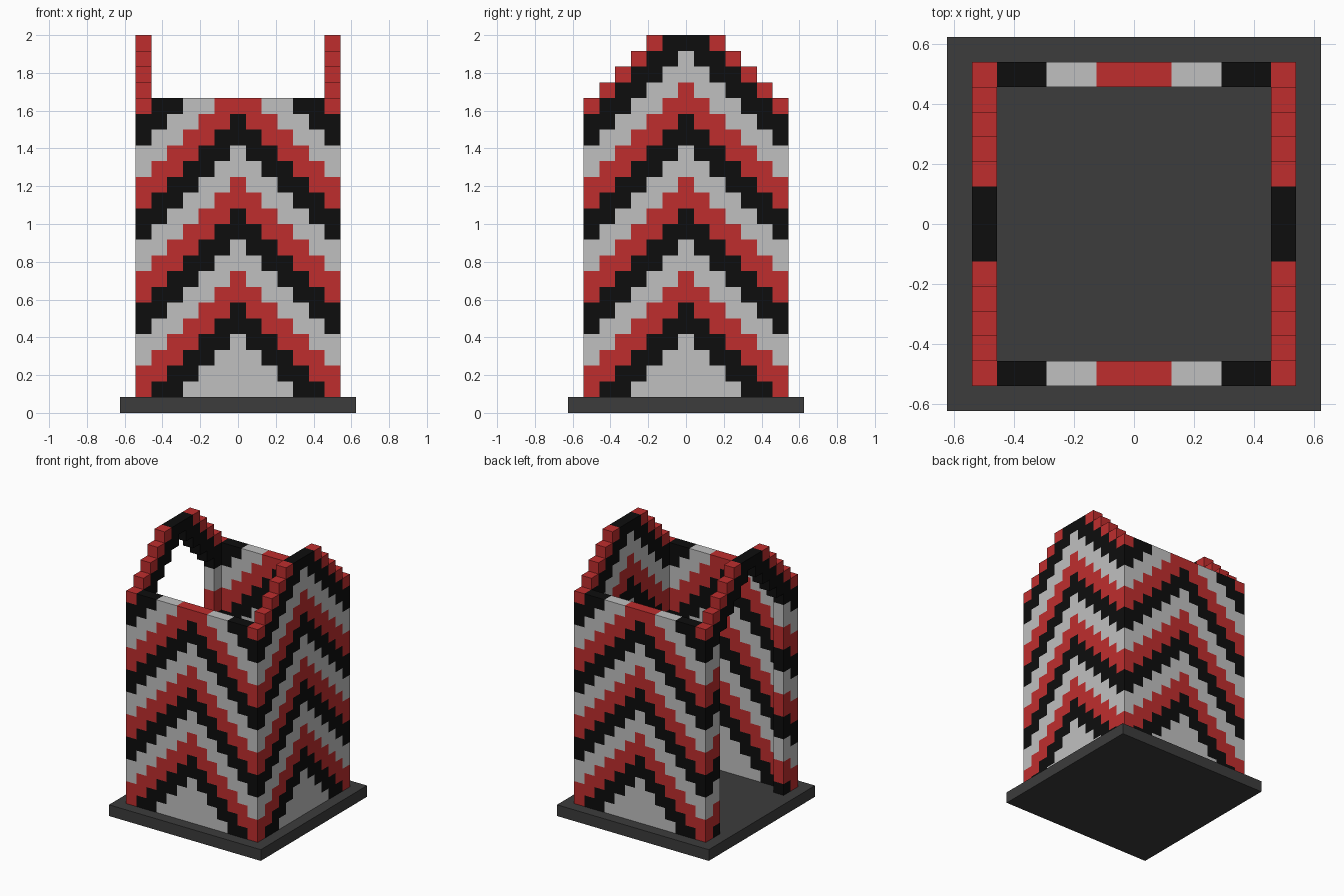
import bpy
import bmesh
from mathutils import Vector

if "Cube" in bpy.data.objects:
    bpy.data.objects.remove(bpy.data.objects["Cube"], do_unlink=True)

U = 1 / 12          # edge of one building block
HALF = 6            # blocks from the wall centre to a corner
EAVES, RIDGE = 19, 23   # top rows of the straight and gabled walls
BLACK, RED, WHITE = 0, 1, 2


def material(name, rgb):
    mat = bpy.data.materials.new(name)
    mat.use_nodes = True
    mat.diffuse_color = (*rgb, 1)
    bsdf = mat.node_tree.nodes["Principled BSDF"]
    bsdf.inputs["Base Color"].default_value = (*rgb, 1)
    bsdf.inputs["Roughness"].default_value = 0.8
    return mat


stripes = [material("black", (0.004, 0.004, 0.004)),
           material("red", (0.52, 0.027, 0.027)),
           material("light_grey", (0.53, 0.53, 0.53))]
dark_grey = material("dark_grey", (0.045, 0.045, 0.045))


def finish(name, bm, mats):
    mesh = bpy.data.meshes.new(name)
    bm.to_mesh(mesh)
    bm.free()
    for mat in mats:
        mesh.materials.append(mat)
    obj = bpy.data.objects.new(name, mesh)
    bpy.context.collection.objects.link(obj)


# Chevron stripes: each is two rows tall and drops one row per column
def stripe(col, row):
    k = row + abs(col)
    return WHITE if k < 5 else ((k - 5) // 2) % 3


# Walls as sets of block positions
def straight_wall(y):
    return {(c, y, r) for c in range(1 - HALF, HALF) for r in range(1, EAVES + 1)}


def gable_wall(x, doorway):
    cells = set()
    for c in range(-HALF, HALF + 1):
        for r in range(1, min(RIDGE, EAVES + HALF - abs(c)) + 1):
            is_open = doorway and abs(c) < 5 and r + abs(c) < RIDGE
            if not is_open:
                cells.add((x, c, r))
    return cells


walls = {"front_wall": straight_wall(-HALF),
         "back_wall": straight_wall(HALF),
         "left_gable_wall": gable_wall(HALF, False),
         "right_doorway_wall": gable_wall(-HALF, True)}
occupied = set().union(*walls.values())


# Skin only the exposed sides of the blocks
def build_wall(name, cells):
    bm = bmesh.new()
    gable = "gable" in name or "doorway" in name
    for cell in sorted(cells):
        colour = stripe(cell[1] if gable else cell[0], cell[2])
        centre = Vector((cell[0], cell[1], cell[2] + 0.5))
        for axis in range(3):
            for sign in (-1, 1):
                n = Vector((0, 0, 0))
                n[axis] = sign
                beside = tuple(cell[i] + int(n[i]) for i in range(3))
                if beside in occupied or beside[2] == 0:
                    continue
                u = Vector((0, 0, 0))
                u[(axis + 1) % 3] = 0.5
                v = n.cross(u)
                mid = centre + n / 2
                corners = (mid - u - v, mid + u - v, mid + u + v, mid - u + v)
                face = bm.faces.new([bm.verts.new(p * U) for p in corners])
                face.material_index = colour
    bmesh.ops.remove_doubles(bm, verts=bm.verts, dist=U / 100)
    finish(name, bm, stripes)


for wall_name, wall_cells in walls.items():
    build_wall(wall_name, wall_cells)

# Base plate
bm = bmesh.new()
bmesh.ops.create_cube(bm, size=1)
bmesh.ops.scale(bm, vec=(15 * U, 15 * U, U), verts=bm.verts)
bmesh.ops.translate(bm, vec=(0, 0, U / 2), verts=bm.verts)
finish("base_plate", bm, [dark_grey])
